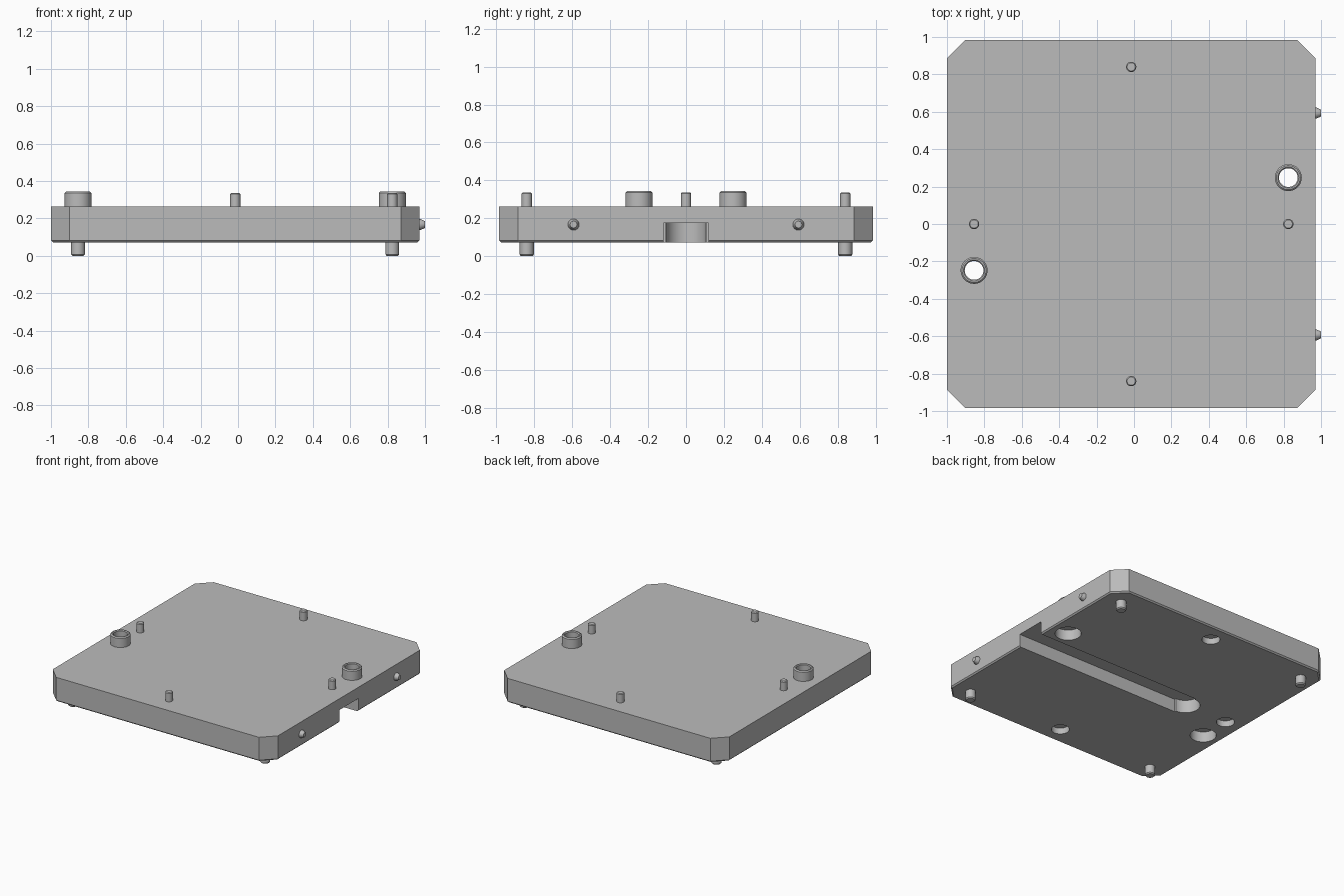
import bpy, bmesh, math
from mathutils import Matrix, Vector

if "Cube" in bpy.data.objects:
    bpy.data.objects.remove(bpy.data.objects["Cube"])

grey = bpy.data.materials.new("matte grey")
grey.diffuse_color = (0.5, 0.5, 0.5, 1)
grey.use_nodes = True
grey.node_tree.nodes["Principled BSDF"].inputs["Base Color"].default_value = grey.diffuse_color
CX, R = -0.015, 0.84            # plate centre in x, spacing of pins and feet
Z0, Z1 = 0.072, 0.263           # plate bottom and top


def finish(name, bm, smooth=True):
    bmesh.ops.recalc_face_normals(bm, faces=bm.faces)
    me = bpy.data.meshes.new(name)
    bm.to_mesh(me)
    bm.free()
    ob = bpy.data.objects.new(name, me)
    bpy.context.collection.objects.link(ob)
    me.materials.append(grey)
    if smooth:
        smooth_by_angle(ob)
    return ob


def smooth_by_angle(ob):
    bpy.ops.object.select_all(action='DESELECT')
    ob.select_set(True)
    bpy.context.view_layer.objects.active = ob
    bpy.ops.object.shade_smooth_by_angle(angle=math.radians(30))


def lathe(name, profile, loc, closed=False, axis='Z', n=40):
    """Spin (radius, height) points; caps the ends unless the profile is a closed loop."""
    bm = bmesh.new()
    rings = [[bm.verts.new((r * math.cos(2 * math.pi * i / n), r * math.sin(2 * math.pi * i / n), h))
              for i in range(n)] for r, h in profile]
    pairs = list(zip(rings, rings[1:])) + ([(rings[-1], rings[0])] if closed else [])
    for a, b in pairs:
        for i in range(n):
            j = (i + 1) % n
            bm.faces.new((a[i], a[j], b[j], b[i]))
    if not closed:
        bm.faces.new(rings[0][::-1])
        bm.faces.new(rings[-1])
    if axis == 'X':
        bm.transform(Matrix.Rotation(math.pi / 2, 4, 'Y'))
    bm.transform(Matrix.Translation(Vector(loc)))
    return finish(name, bm)


def box(name, lo, hi):
    bm = bmesh.new()
    bmesh.ops.create_cube(bm, size=1)
    for v in bm.verts:
        v.co = [lo[k] if v.co[k] < 0 else hi[k] for k in range(3)]
    return finish(name, bm, False)


# plate: octagon outline with a small chamfer round the bottom
def octagon(bm, s, z):
    a, c = 0.985 - s, 0.887 - s * 0.4
    pts = [(a, -c), (a, c), (c, a), (-c, a), (-a, c), (-a, -c), (-c, -a), (c, -a)]
    return [bm.verts.new((CX + x, y, z)) for x, y in pts]


bm = bmesh.new()
rings = [octagon(bm, 0.01, Z0), octagon(bm, 0, Z0 + 0.01), octagon(bm, 0, Z1)]
for a, b in zip(rings, rings[1:]):
    for i in range(8):
        bm.faces.new((a[i], a[(i + 1) % 8], b[(i + 1) % 8], b[i]))
bm.faces.new(rings[0][::-1])
bm.faces.new(rings[-1])
plate = finish("plate", bm, False)

bosses = [(CX + R, 0.248), (CX - R, -0.248)]
pins = [(CX, R), (CX, -R), (CX - R, 0), (CX + R, 0)]

# cutters: underside slot with round end, stepped through holes, pin recesses
cutters = [box("slot_cutter", (-0.48, -0.118, 0), (1.2, 0.118, 0.174)),
           lathe("slot_end_cutter", [(0.106, -0.01), (0.106, 0.174)], (-0.48, 0, 0))]
for x, y in bosses:
    cutters.append(lathe("hole_cutter", [(0.094, 0), (0.094, 0.155), (0.05, 0.155), (0.05, 0.4)], (x, y, 0)))
for x, y in pins[:3]:
    cutters.append(lathe("recess_cutter", [(0.065, 0), (0.065, 0.12)], (x, y, 0)))
bpy.context.view_layer.objects.active = plate
for c in cutters:
    m = plate.modifiers.new(c.name, 'BOOLEAN')
    m.operation, m.solver, m.object = 'DIFFERENCE', 'EXACT', c
    bpy.ops.object.modifier_apply(modifier=m.name)
for c in cutters:
    bpy.data.objects.remove(c)
smooth_by_angle(plate)

# hollow bosses on top
for x, y in bosses:
    lathe("hollow_boss", [(0.05, 0.25), (0.072, 0.25), (0.072, 0.335), (0.064, 0.343),
                          (0.056, 0.343), (0.05, 0.337)], (x, y, 0), closed=True)

# locating pins on top
for x, y in pins:
    lathe("top_pin", [(0.0275, 0.25), (0.0275, 0.33), (0.022, 0.336)], (x, y, 0), n=28)

# feet under the corners
for sx in (-1, 1):
    for sy in (-1, 1):
        lathe("foot", [(0.03, 0), (0.037, 0.008), (0.037, 0.09)], (CX + sx * R, sy * R, 0), n=28)

# tapered plungers on the right side
for sy in (-1, 1):
    lathe("side_plunger", [(0.03, -0.02), (0.03, 0.004), (0.018, 0.03)], (0.97, sy * 0.593, 0.167), axis='X', n=28)
